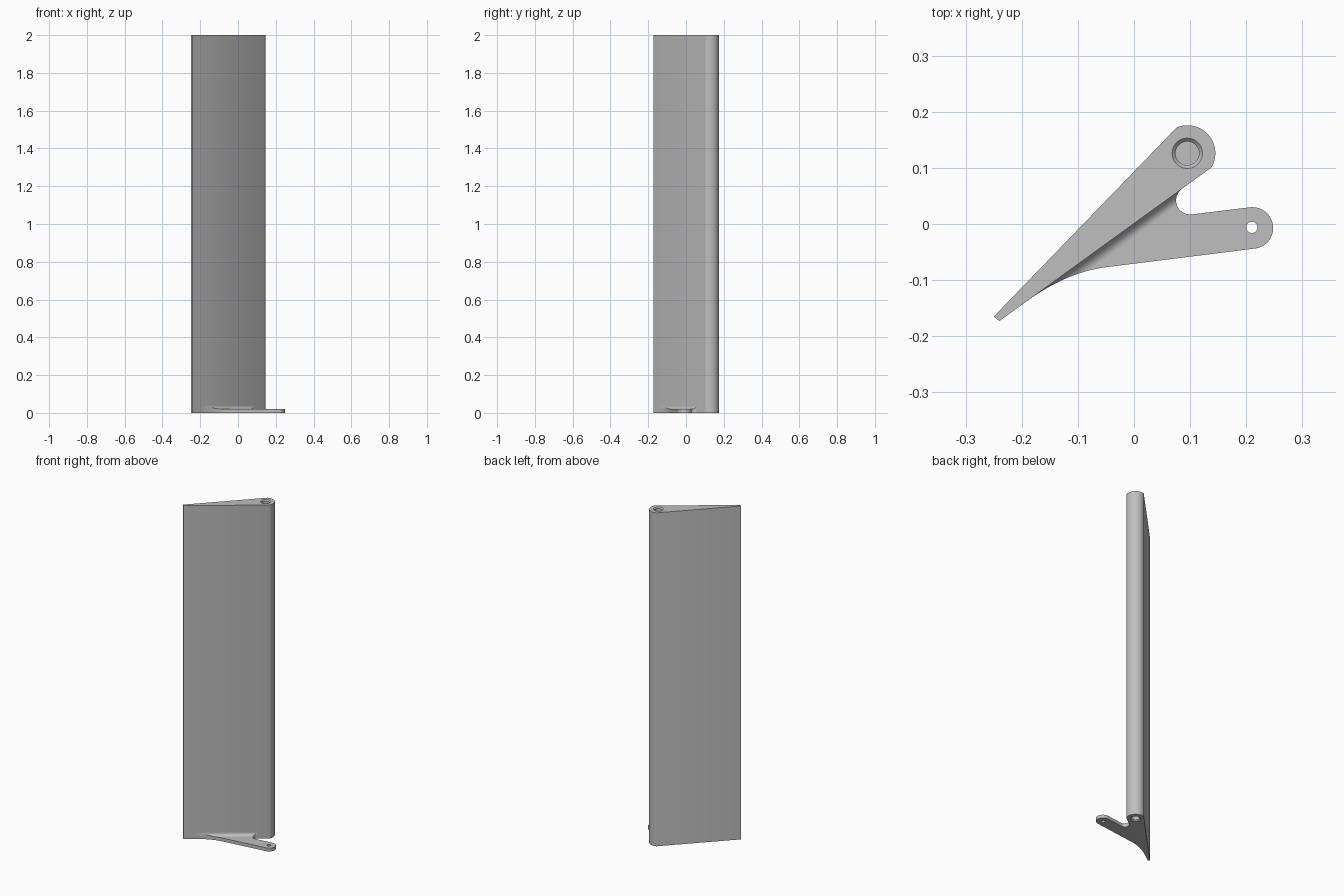
import bpy, bmesh, math
from mathutils import Vector

if "Cube" in bpy.data.objects:
    bpy.data.objects.remove(bpy.data.objects["Cube"], do_unlink=True)

gray = bpy.data.materials.new("plain_gray")
gray.use_nodes = True
color = (0.52, 0.52, 0.52, 1)
gray.diffuse_color = color
gray.node_tree.nodes["Principled BSDF"].inputs["Base Color"].default_value = color


def arc(cx, cy, r, start, end, steps=24):
    angles = [math.radians(start + (end - start) * i / steps) for i in range(steps + 1)]
    return [(cx + r * math.cos(a), cy + r * math.sin(a)) for a in angles]


def extrude(name, points, offset):
    """Closed solid swept from a planar loop of points along offset."""
    bm = bmesh.new()
    face = bm.faces.new([bm.verts.new(p) for p in points])
    new = bmesh.ops.extrude_face_region(bm, geom=[face])["geom"]
    bmesh.ops.translate(bm, vec=offset, verts=[v for v in new if isinstance(v, bmesh.types.BMVert)])
    bmesh.ops.recalc_face_normals(bm, faces=bm.faces)
    mesh = bpy.data.meshes.new(name)
    bm.to_mesh(mesh)
    bm.free()
    mesh.materials.append(gray)
    obj = bpy.data.objects.new(name, mesh)
    bpy.context.collection.objects.link(obj)
    return obj


def prism(name, outline, z0, z1):
    return extrude(name, [(x, y, z0) for x, y in outline], (0, 0, z1 - z0))


def cone(name, x, y, z0, z1, r0, r1):
    bm = bmesh.new()
    bmesh.ops.create_cone(bm, cap_ends=True, segments=40, radius1=r0, radius2=r1, depth=z1 - z0)
    bmesh.ops.translate(bm, vec=(x, y, (z0 + z1) / 2), verts=bm.verts)
    mesh = bpy.data.meshes.new(name)
    bm.to_mesh(mesh)
    bm.free()
    mesh.materials.append(gray)
    obj = bpy.data.objects.new(name, mesh)
    bpy.context.collection.objects.link(obj)
    return obj


def combine(obj, cutter, operation):
    bpy.context.view_layer.objects.active = obj
    mod = obj.modifiers.new("cut", "BOOLEAN")
    mod.object, mod.operation, mod.solver = cutter, operation, "EXACT"
    bpy.ops.object.modifier_apply(modifier=mod.name)
    bpy.data.objects.remove(cutter, do_unlink=True)


# Tapered blade with a round hinge edge
hx, hy = 0.095, 0.126
blade = prism("blade", [(-0.25, -0.165), (-0.24, -0.173)] + arc(hx, hy, 0.05, -30, 112), 0, 2)

# Blind pin holes with a chamfered mouth at both ends
depth, chamfer = 0.15, 0.006
combine(blade, cone("top_pin_hole", hx, hy, 2 - depth, 2.01, 0.021, 0.021), "DIFFERENCE")
combine(blade, cone("top_chamfer", hx, hy, 2 - chamfer, 2, 0.021, 0.027), "DIFFERENCE")
combine(blade, cone("bottom_pin_hole", hx, hy, -0.01, depth, 0.021, 0.021), "DIFFERENCE")
combine(blade, cone("bottom_chamfer", hx, hy, 0, chamfer, 0.027, 0.021), "DIFFERENCE")

# Control horn outline: curved root, round tip, round inner corner
a, b, c = Vector((-0.19, -0.137)), Vector((-0.12, -0.086)), Vector((-0.05, -0.077))
root = [tuple(a * (1 - t) ** 2 + b * 2 * t * (1 - t) + c * t * t)
        for t in [i / 16 for i in range(17)]]
outline = (root + arc(0.211, -0.007, 0.037, -83, 97)
           + arc(0.1, 0.042, 0.025, 277, 126) + [(0.083, 0.064)])
horn = prism("horn", outline, 0, 0.02)
combine(horn, cone("horn_hole", 0.21, -0.006, -0.01, 0.03, 0.01, 0.01), "DIFFERENCE")

# Concave fillet between horn and blade, trimmed to the horn outline
along = Vector((0.38, 0.276, 0)).normalized()
out = Vector((along.y, -along.x, 0))
start = Vector((-0.2, -0.144, 0))
r = 0.02
section = [(-0.002, 0.018), (r, 0.018)] + arc(r, 0.02 + r, r, 270, 180, 10) + [(-0.002, 0.02 + r)]
fillet = extrude("horn_fillet", [start + out * u + Vector((0, 0, z)) for u, z in section], along * 0.37)
combine(fillet, prism("trim", outline, 0, 0.06), "INTERSECT")

for obj in (blade, horn, fillet):
    bpy.ops.object.select_all(action="DESELECT")
    obj.select_set(True)
    bpy.context.view_layer.objects.active = obj
    bpy.ops.object.shade_smooth_by_angle(angle=math.radians(30))
